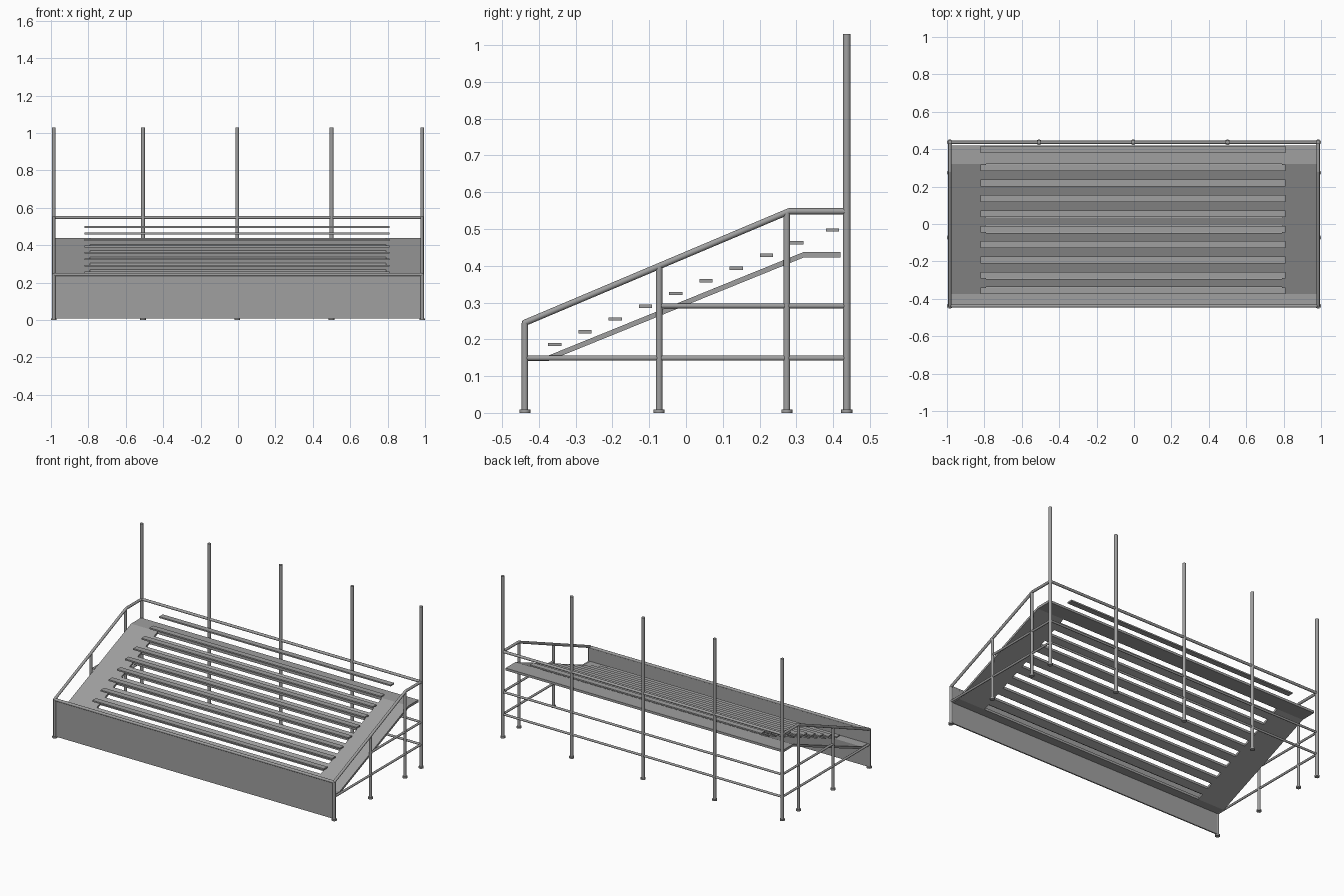
import bpy, bmesh
from mathutils import Vector

if "Cube" in bpy.data.objects:
    bpy.data.objects.remove(bpy.data.objects["Cube"])

SIDE_X, FRONT_Y, BACK_Y = 0.985, -0.438, 0.437

steel = bpy.data.materials.new("dark_grey_steel")
steel.diffuse_color = (0.35, 0.35, 0.35, 1)
steel.use_nodes = True
steel.node_tree.nodes["Principled BSDF"].inputs["Base Color"].default_value = steel.diffuse_color


def finish(bm, name, smooth=False):
    bmesh.ops.recalc_face_normals(bm, faces=bm.faces)
    me = bpy.data.meshes.new(name)
    bm.to_mesh(me)
    bm.free()
    me.materials.append(steel)
    ob = bpy.data.objects.new(name, me)
    bpy.context.collection.objects.link(ob)
    if smooth:
        bpy.ops.object.select_all(action='DESELECT')
        ob.select_set(True)
        bpy.context.view_layer.objects.active = ob
        bpy.ops.object.shade_smooth_by_angle()
    return ob


def slab(name, x0, x1, a, b, t):
    # plank from (y, z) point a to b, half thickness t, extruded along x
    bm = bmesh.new()
    prof = [(a[0], a[1] - t), (b[0], b[1] - t), (b[0], b[1] + t), (a[0], a[1] + t)]
    f = bm.faces.new([bm.verts.new((x0, y, z)) for y, z in prof])
    res = bmesh.ops.extrude_face_region(bm, geom=[f])
    vs = [v for v in res['geom'] if isinstance(v, bmesh.types.BMVert)]
    bmesh.ops.translate(bm, vec=(x1 - x0, 0, 0), verts=vs)
    # extrude_face_region keeps no start cap, so close it
    bmesh.ops.holes_fill(bm, edges=bm.edges, sides=4)
    return finish(bm, name)


def add_tube(bm, a, b, r):
    a, b = Vector(a), Vector(b)
    d = b - a
    res = bmesh.ops.create_cone(bm, cap_ends=True, segments=16, radius1=r, radius2=r, depth=d.length)
    m = d.to_track_quat('Z', 'Y').to_matrix().to_4x4()
    m.translation = (a + b) / 2
    bmesh.ops.transform(bm, matrix=m, verts=res['verts'])


def rail(name, points, r):
    # straight tubes with round joints at the bends
    bm = bmesh.new()
    for a, b in zip(points, points[1:]):
        add_tube(bm, a, b, r)
    for p in points[1:-1]:
        res = bmesh.ops.create_uvsphere(bm, u_segments=16, v_segments=8, radius=r)
        bmesh.ops.translate(bm, vec=p, verts=res['verts'])
    return finish(bm, name, True)


def post(name, x, y, h, r):
    bm = bmesh.new()
    add_tube(bm, (x, y, 0), (x, y, h), r)
    add_tube(bm, (x, y, 0), (x, y, 0.009), 0.015)   # foot disc
    return finish(bm, name, True)


def deck_z(y):
    return 0.148 + (y + 0.375) * 0.4058


# Side posts, side rails and sloping side decks
for s, tag in ((-1, "left"), (1, "right")):
    x = s * SIDE_X
    for i, (y, h) in enumerate(((FRONT_Y, 0.245), (-0.073, 0.398), (0.274, 0.545))):
        post(f"{tag}_side_post_{i}", x, y, h, 0.009)
    rail(f"{tag}_handrail", [(x, FRONT_Y - 0.003, 0.243), (x, FRONT_Y, 0.245),
                             (x, 0.28, 0.548), (x, BACK_Y, 0.548)], 0.0085)
    rail(f"{tag}_lower_rail", [(x, FRONT_Y, 0.149), (x, BACK_Y, 0.149)], 0.007)
    rail(f"{tag}_middle_rail", [(x, -0.073, 0.291), (x, BACK_Y, 0.291)], 0.007)
    slab(f"{tag}_sloped_deck", s * 0.79, s * 0.978, (-0.375, 0.148), (0.32, 0.430), 0.0075)

# Tall back posts and back rails
for i, x in enumerate((-SIDE_X, -0.508, -0.004, 0.5, SIDE_X)):
    post(f"back_post_{i}", x, BACK_Y, 1.03, 0.0105)
for name, z, r in (("lower", 0.149, 0.007), ("middle", 0.291, 0.007), ("top", 0.548, 0.0085)):
    rail(f"back_{name}_rail", [(-SIDE_X, BACK_Y, z), (SIDE_X, BACK_Y, z)], r)

# Front rail and panel
rail("front_rail", [(-SIDE_X, FRONT_Y, 0.243), (SIDE_X, FRONT_Y, 0.243)], 0.0085)
slab("front_panel", -0.98, 0.98, (-0.439, 0.123), (-0.431, 0.123), 0.115)

# Level decks at the front and back
slab("front_deck", -0.978, 0.978, (-0.432, 0.148), (-0.375, 0.148), 0.0075)
slab("back_deck", -0.978, 0.978, (0.32, 0.430), (0.42, 0.430), 0.0075)

# Rows of seats with sloping foot boards in between
for i in range(10):
    y = -0.357 + 0.0823 * i if i < 9 else 0.398
    z = 0.186 + 0.0346 * i
    slab(f"seat_{i}", -0.822, 0.81, (y - 0.018, z), (y + 0.018, z), 0.0045)
    if i < 8:
        y0, y1 = y + 0.019, y + 0.063
        slab(f"foot_board_{i}", -0.79, 0.79, (y0, deck_z(y0)), (y1, deck_z(y1)), 0.0075)
